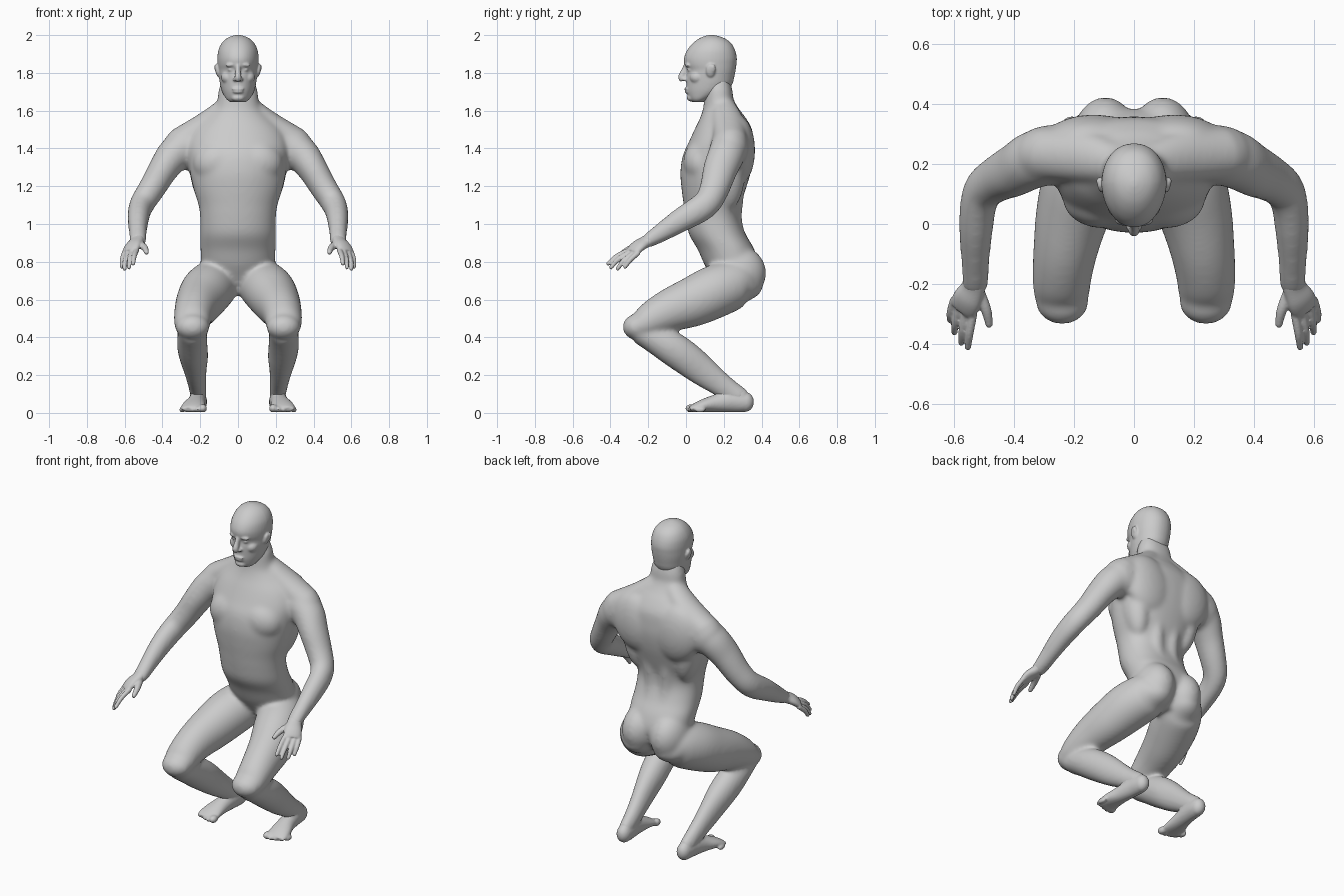
import bpy, bmesh, math
from mathutils import Vector, Matrix


def spline(rows, steps=5):
    """Catmull-Rom through rows of numbers."""
    out = []
    for i in range(len(rows) - 1):
        p0, p1 = rows[max(i - 1, 0)], rows[i]
        p2, p3 = rows[i + 1], rows[min(i + 2, len(rows) - 1)]
        for s in range(steps):
            t = s / steps
            out.append([0.5 * (2 * b + (c - a) * t + (2 * a - 5 * b + 4 * c - d) * t * t
                               + (3 * b - a - 3 * c + d) * t ** 3)
                        for a, b, c, d in zip(p0, p1, p2, p3)])
    out.append(list(rows[-1]))
    return out


def loft(bm, rings):
    loops = [[bm.verts.new(p) for p in r] for r in rings]
    n = len(loops[0])
    for a, b in zip(loops, loops[1:]):
        for i in range(n):
            bm.faces.new((a[i], a[(i + 1) % n], b[(i + 1) % n], b[i]))
    bm.faces.new(loops[0])
    bm.faces.new(loops[-1])


def stack(bm, rows, front=2.1, back=2.2, taper=0.0, n=40):
    """Horizontal sections: z, half width, front y, back y; squareness front and back."""
    rings = []
    for z, hx, yf, yb in spline(rows):
        ring = []
        for i in range(n):
            a = 2 * math.pi * i / n
            c, s = math.cos(a), math.sin(a)
            power = front if s < 0 else back
            c = math.copysign(abs(c) ** (2 / power), c)
            s = math.copysign(abs(s) ** (2 / power), s)
            w = hx * (1 - taper * max(0, -s))
            ring.append((c * w, (yf + yb) / 2 + s * (yb - yf) / 2, z))
        rings.append(ring)
    loft(bm, rings)


def limb(bm, rows, ref=(1, 0, 0), sides=(1, -1), n=20):
    """Tube along x, y, z with half sizes a (along ref) and b."""
    pts = spline(rows)
    for sx in sides:
        rings = []
        for i, (x, y, z, a, b) in enumerate(pts):
            t = (Vector(pts[min(i + 1, len(pts) - 1)][:3]) - Vector(pts[max(i - 1, 0)][:3])).normalized()
            u = Vector(ref)
            u = (u - t * u.dot(t)).normalized()
            v = t.cross(u)
            ring = []
            for k in range(n):
                ang = 2 * math.pi * k / n
                p = Vector((x, y, z)) + u * (a * math.cos(ang)) + v * (b * math.sin(ang))
                ring.append((p.x * sx, p.y, p.z))
            rings.append(ring)
        loft(bm, rings)


def ball(bm, c, r, tilt=0.0, sides=(1, -1)):
    """Ellipsoid, tilted about y, mirrored unless on the centre line."""
    for sx in (sides if c[0] else (1,)):
        m = (Matrix.Translation((c[0] * sx, c[1], c[2])) @ Matrix.Rotation(tilt * sx, 4, 'Y')
             @ Matrix.Diagonal((*r, 1)))
        bmesh.ops.create_uvsphere(bm, u_segments=24, v_segments=16, radius=1, matrix=m)


def skin(name, bm, voxel, smooth):
    """Fuse the overlapping volumes into one smooth surface."""
    bmesh.ops.recalc_face_normals(bm, faces=bm.faces[:])
    me = bpy.data.meshes.new(name)
    bm.to_mesh(me)
    bm.free()
    ob = bpy.data.objects.new(name, me)
    bpy.context.collection.objects.link(ob)
    me.shade_smooth()
    r = ob.modifiers.new("fuse", 'REMESH')
    r.mode = 'VOXEL'
    r.voxel_size = voxel
    r.use_smooth_shade = True
    s = ob.modifiers.new("smooth", 'SMOOTH')
    s.factor = 0.5
    s.iterations = smooth
    return ob


# torso and neck
bm = bmesh.new()
stack(bm, [(.625, .05, .20, .31), (.70, .13, .15, .36), (.78, .187, .10, .385), (.865, .199, .062, .362),
           (.945, .20, .016, .317), (1.03, .20, -.002, .287), (1.10, .209, -.012, .29), (1.18, .234, -.023, .315),
           (1.27, .254, -.03, .342), (1.36, .265, -.018, .358), (1.43, .265, .013, .358), (1.50, .235, .045, .35),
           (1.56, .175, .074, .318), (1.61, .125, .09, .28), (1.66, .109, .096, .252), (1.71, .103, .10, .246),
           (1.78, .08, .12, .225)], 2.05, 2.35)
# chest, back, shoulder and seat muscles
ball(bm, (.105, .085, 1.33), (.135, .1, .115), .25)
ball(bm, (.18, .222, 1.27), (.075, .09, .2), .15)
ball(bm, (.135, .284, 1.39), (.16, .082, .18), .3)
ball(bm, (.29, .23, 1.40), (.108, .10, .114))
ball(bm, (.096, .277, .74), (.112, .148, .145))
limb(bm, [(.05, .32, .84, .04, .03), (.05, .27, 1.00, .04, .03), (.055, .274, 1.14, .04, .032),
          (.06, .30, 1.28, .03, .03)])
limb(bm, [(.06, .20, 1.62, .055, .065), (.16, .225, 1.54, .062, .085), (.30, .235, 1.43, .085, .09)], (0, 0, 1))
# arms
limb(bm, [(.25, .235, 1.43, .10, .10), (.335, .215, 1.37, .093, .098), (.395, .182, 1.29, .08, .092),
          (.455, .152, 1.19, .072, .08), (.50, .118, 1.12, .067, .074), (.52, .065, 1.075, .062, .073),
          (.528, -.02, 1.025, .057, .066), (.53, -.11, .968, .049, .054), (.53, -.19, .918, .045, .041),
          (.537, -.225, .90, .042, .03)])
# thighs and knees
limb(bm, [(.105, .385, .705, .05, .05), (.105, .345, .69, .095, .085), (.12, .27, .685, .127, .128),
          (.165, .16, .645, .137, .14), (.203, .04, .59, .125, .133), (.228, -.08, .545, .109, .116),
          (.24, -.17, .502, .10, .098), (.242, -.23, .468, .094, .08), (.24, -.275, .45, .08, .057)], n=28)
ball(bm, (.24, -.258, .455), (.09, .078, .07))
# lower legs
limb(bm, [(.24, -.25, .43, .075, .063), (.242, -.17, .395, .08, .078), (.241, -.08, .345, .081, .09),
          (.233, 0, .29, .075, .09), (.225, .09, .22, .059, .081), (.217, .17, .16, .05, .068),
          (.211, .24, .11, .045, .06), (.209, .30, .075, .041, .052)])
skin("body", bm, .01, 22)

# head
bm = bmesh.new()
stack(bm, [(1.645, .04, .035, .09), (1.662, .062, .018, .13), (1.70, .084, .004, .215), (1.74, .095, .002, .245),
           (1.78, .101, .001, .256), (1.815, .105, .004, .263), (1.845, .108, -.008, .267), (1.88, .109, -.01, .269),
           (1.92, .104, .006, .26), (1.955, .088, .034, .241), (1.98, .064, .066, .21), (1.994, .036, .097, .175),
           (2.001, .008, .125, .145)], 2.15, 2.15, .12)
# nose, brow, eyes, cheeks
limb(bm, [(0, .004, 1.845, .014, .014), (0, -.008, 1.81, .014, .018), (0, -.024, 1.777, .018, .018),
          (0, -.018, 1.758, .016, .012)], sides=(1,))
ball(bm, (.016, -.006, 1.766), (.012, .014, .011))
ball(bm, (.032, .013, 1.843), (.034, .019, .013), .1)
ball(bm, (.037, .024, 1.817), (.018, .018, .011))
ball(bm, (.052, .062, 1.775), (.038, .042, .035), -.3)
# lips, chin, ears
ball(bm, (0, .004, 1.715), (.032, .013, .008))
ball(bm, (0, .006, 1.700), (.028, .013, .009))
ball(bm, (0, .030, 1.668), (.036, .026, .02))
ball(bm, (.108, .13, 1.812), (.012, .025, .036), .2)
ball(bm, (.115, .143, 1.822), (.010, .014, .024), .2)
skin("head", bm, .005, 7)

# hands
bm = bmesh.new()
limb(bm, [(.531, -.18, .924, .038, .034), (.538, -.215, .905, .042, .030), (.556, -.25, .885, .05, .027),
          (.568, -.275, .863, .051, .023), (.575, -.288, .85, .046, .017)], (.8, .55, -.2))
fingers = [((.537, -.298, .862), (.549, -.365, .83), (.555, -.412, .79)),
           ((.560, -.288, .855), (.573, -.355, .815), (.577, -.397, .77)),
           ((.582, -.270, .850), (.597, -.330, .805), (.600, -.362, .763)),
           ((.600, -.250, .850), (.613, -.295, .81), (.614, -.322, .773))]
for f in fingers:
    limb(bm, [(*p, r, r) for p, r in zip(f, (.0145, .0135, .011))], n=12)
    ball(bm, f[2], (.0105, .0105, .0105))
limb(bm, [(.525, -.22, .895, .024, .022), (.495, -.285, .875, .018, .018), (.484, -.335, .85, .013, .013)], n=12)
ball(bm, (.484, -.335, .85), (.0125, .0125, .0125))
skin("hands", bm, .005, 4)

# feet
bm = bmesh.new()
limb(bm, [(.207, .338, .054, .034, .034), (.207, .308, .057, .043, .052), (.212, .24, .061, .046, .057),
          (.222, .16, .051, .050, .047), (.233, .09, .038, .062, .034), (.236, .045, .027, .066, .023),
          (.237, .02, .019, .060, .014)], n=24)
ball(bm, (.207, .312, .058), (.042, .048, .053))
limb(bm, [(.214, .19, .145, .044, .060), (.211, .24, .11, .043, .058), (.208, .295, .075, .039, .052)])
for i in range(5):
    r = (.022, .017, .016, .0155, .015)[i]
    ball(bm, (.186 + .0275 * i, .026 + .003 * i * i, r + .002), (r, .03, r))
skin("feet", bm, .006, 7)
